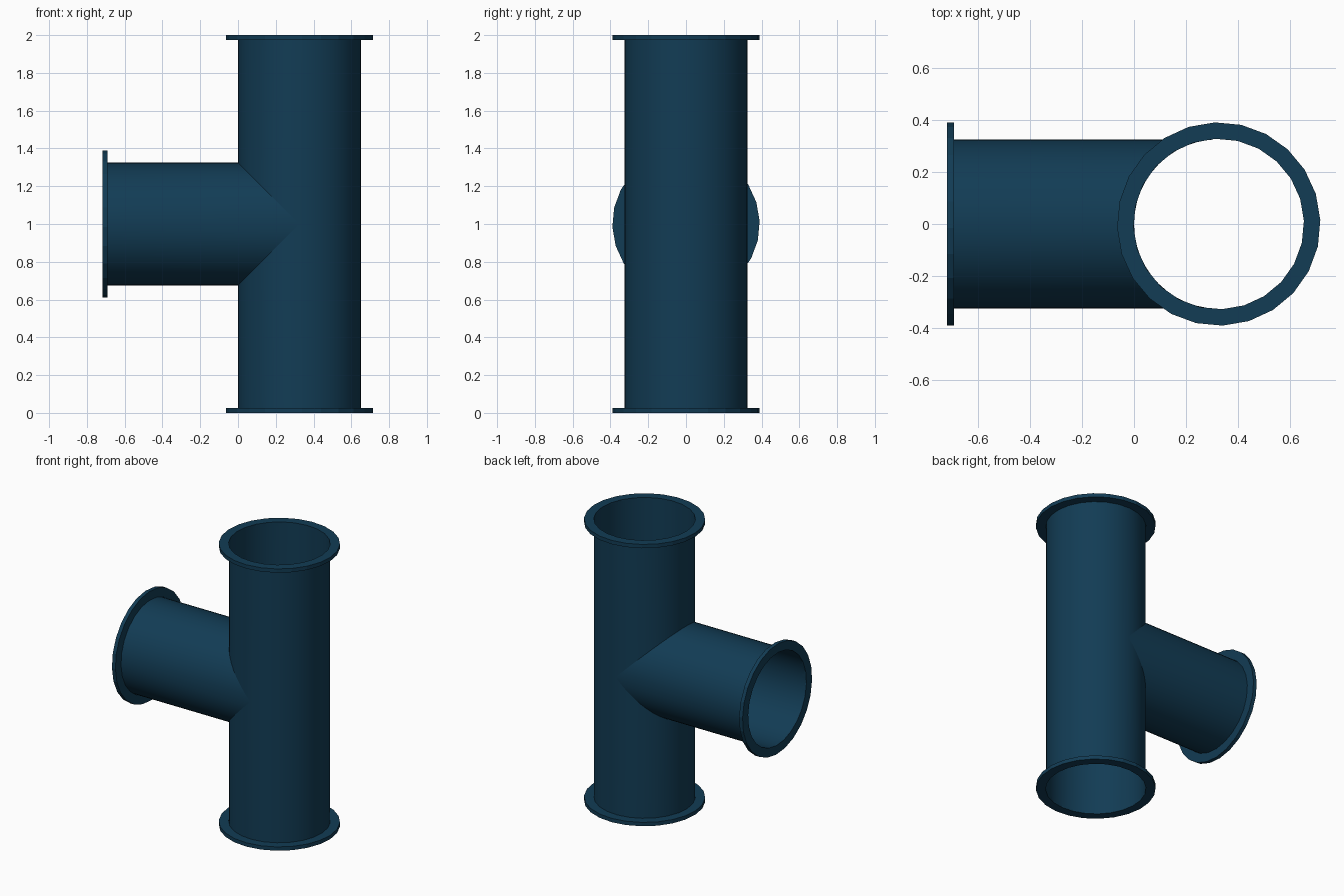
import bpy, bmesh
from math import cos, sin, radians, pi
from mathutils import Matrix

if "Cube" in bpy.data.objects:
    bpy.data.objects.remove(bpy.data.objects["Cube"])

R, RF = 0.325, 0.39        # pipe and flange radius
CX, CZ = 0.325, 1.0        # main pipe axis x, branch axis z
T, N = 0.027, 48           # flange thickness, pipe sides
X_END = -0.717             # open end of the branch

mat = bpy.data.materials.new("dark_blue")
mat.diffuse_color = (0.006, 0.045, 0.09, 1)
mat.use_nodes = True
mat.node_tree.nodes["Principled BSDF"].inputs["Base Color"].default_value = mat.diffuse_color


def finish(name, bm, smooth):
    bmesh.ops.remove_doubles(bm, verts=bm.verts, dist=1e-5)
    me = bpy.data.meshes.new(name)
    bm.to_mesh(me)
    bm.free()
    me.materials.append(mat)
    ob = bpy.data.objects.new(name, me)
    bpy.context.collection.objects.link(ob)
    if smooth:
        for p in me.polygons:
            p.use_smooth = True
    return ob


def strip(bm, a, b):
    # closed band of quads between two rings of points
    va, vb = [bm.verts.new(p) for p in a], [bm.verts.new(p) for p in b]
    for i in range(len(a)):
        j = (i + 1) % len(a)
        bm.faces.new((va[i], va[j], vb[j], vb[i]))


def ring(r, z, n=24, offset=radians(2.2)):
    return [(r * cos(offset + 2 * pi * i / n), r * sin(offset + 2 * pi * i / n), z)
            for i in range(n)]


def flange(name, matrix):
    bm = bmesh.new()
    loops = [ring(RF, 0), ring(RF, T), ring(R + 0.002, T), ring(R + 0.002, 0)]
    for k in range(4):
        strip(bm, loops[k], loops[(k + 1) % 4])
    bm.transform(matrix)
    finish(name, bm, False)


angles = [2 * pi * i / N for i in range(N)]

# main pipe: thin wall, with a mitred opening towards the branch
bm = bmesh.new()


def main_ring(z, sign):
    return [(CX + R * cos(a), R * sin(a), z + sign * max(0, -R * cos(a))) for a in angles]


strip(bm, main_ring(0.01, 0), main_ring(CZ, -1))
strip(bm, main_ring(CZ, 1), main_ring(1.99, 0))
finish("main_pipe", bm, True)

# branch pipe: its inner end follows the main pipe wall
bm = bmesh.new()
strip(bm, [(X_END + 0.01, R * cos(a), CZ + R * sin(a)) for a in angles],
      [(CX - R * abs(sin(a)), R * cos(a), CZ + R * sin(a)) for a in angles])
finish("branch_pipe", bm, True)

# flanges on the three open ends
flange("bottom_flange", Matrix.Translation((CX, 0, 0)))
flange("top_flange", Matrix.Translation((CX, 0, 2 - T)))
flange("branch_flange", Matrix.Translation((X_END, 0, CZ)) @ Matrix.Rotation(pi / 2, 4, 'Y'))
